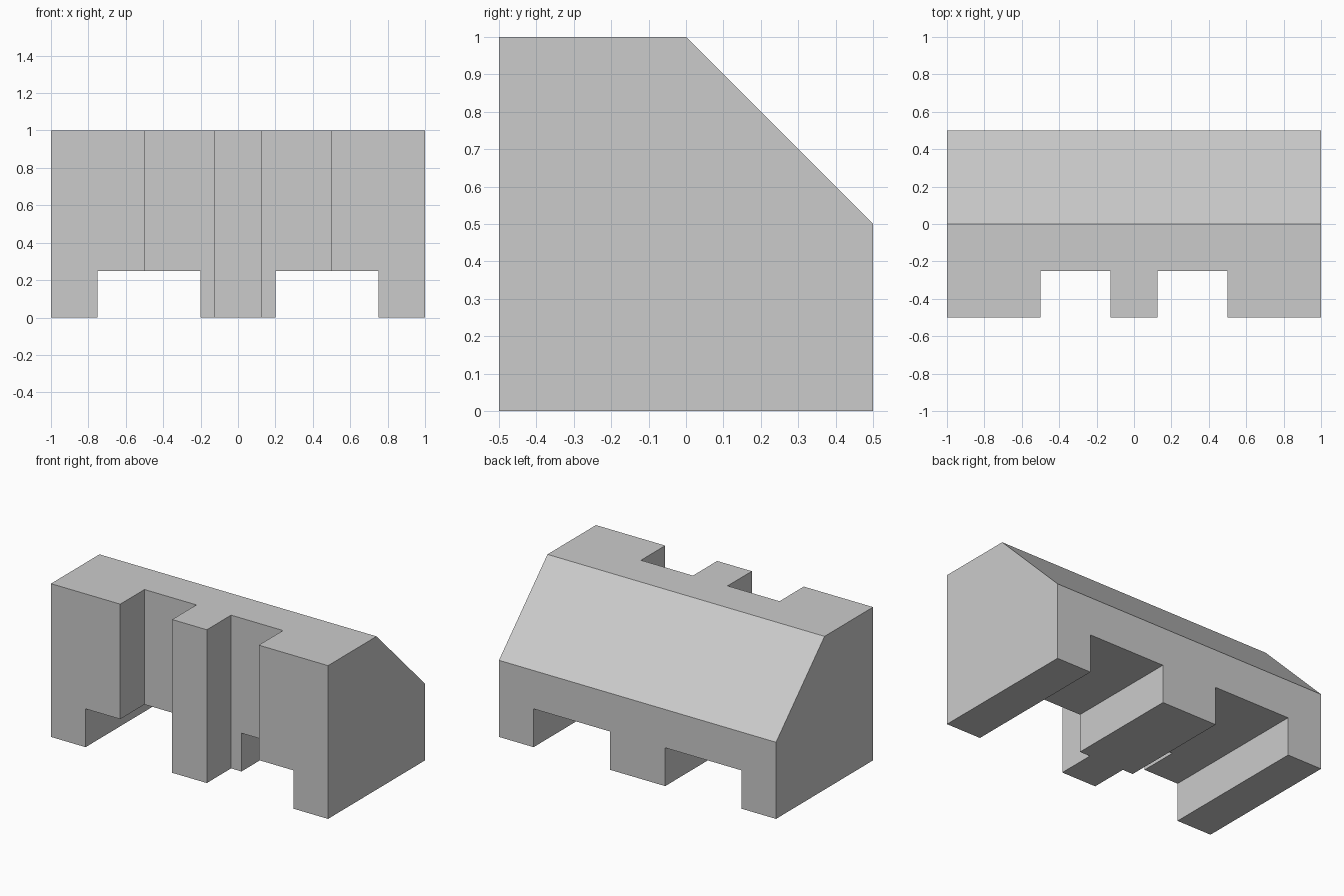
import bpy
import bmesh

cube = bpy.data.objects.get("Cube")
if cube:
    bpy.data.objects.remove(cube)

grey = bpy.data.materials.new("plain grey")
grey.use_nodes = True
colour = (0.6, 0.6, 0.6, 1)
grey.diffuse_color = colour
grey.node_tree.nodes["Principled BSDF"].inputs["Base Color"].default_value = colour


def pull(bm, axis, level, spans, distance):
    """Extrude the faces lying on a plane, within the given x spans."""
    faces = []
    for f in bm.faces:
        c = f.calc_center_median()
        flat = all(abs(v.co[axis] - level) < 1e-4 for v in f.verts)
        if flat and any(a < c.x < b for a, b in spans):
            faces.append(f)
    out = bmesh.ops.extrude_face_region(bm, geom=faces)["geom"]
    for v in out:
        if isinstance(v, bmesh.types.BMVert):
            v.co[axis] += distance


merlons = [(-1, -0.5), (-0.125, 0.125), (0.5, 1)]
feet = [(-1, -0.75), (-0.2, 0.2), (0.75, 1)]

# Core: side profile with a sloped back, swept along x
bm = bmesh.new()
profile = [(-0.25, 0.25), (0.5, 0.25), (0.5, 0.5), (0, 1), (-0.25, 1)]
side = bm.faces.new([bm.verts.new((-1, y, z)) for y, z in profile])
swept = bmesh.ops.extrude_face_region(bm, geom=[side], use_keep_orig=True)["geom"]
for v in swept:
    if isinstance(v, bmesh.types.BMVert):
        v.co.x = 1
bmesh.ops.recalc_face_normals(bm, faces=bm.faces)

# Cuts along x where the blocks and feet start and end
for x in {e for span in merlons + feet for e in span if abs(e) < 1}:
    bmesh.ops.bisect_plane(bm, geom=bm.verts[:] + bm.edges[:] + bm.faces[:],
                           plane_co=(x, 0, 0), plane_no=(1, 0, 0))

# Front blocks and feet
pull(bm, 1, -0.25, merlons, -0.25)
pull(bm, 2, 0.25, feet, -0.25)

# Merge coplanar faces
bmesh.ops.remove_doubles(bm, verts=bm.verts, dist=1e-4)
bmesh.ops.dissolve_limit(bm, angle_limit=0.01, verts=bm.verts, edges=bm.edges)
bmesh.ops.recalc_face_normals(bm, faces=bm.faces)

mesh = bpy.data.meshes.new("notched_block")
bm.to_mesh(mesh)
bm.free()
mesh.materials.append(grey)
block = bpy.data.objects.new("notched_block", mesh)
bpy.context.collection.objects.link(block)
